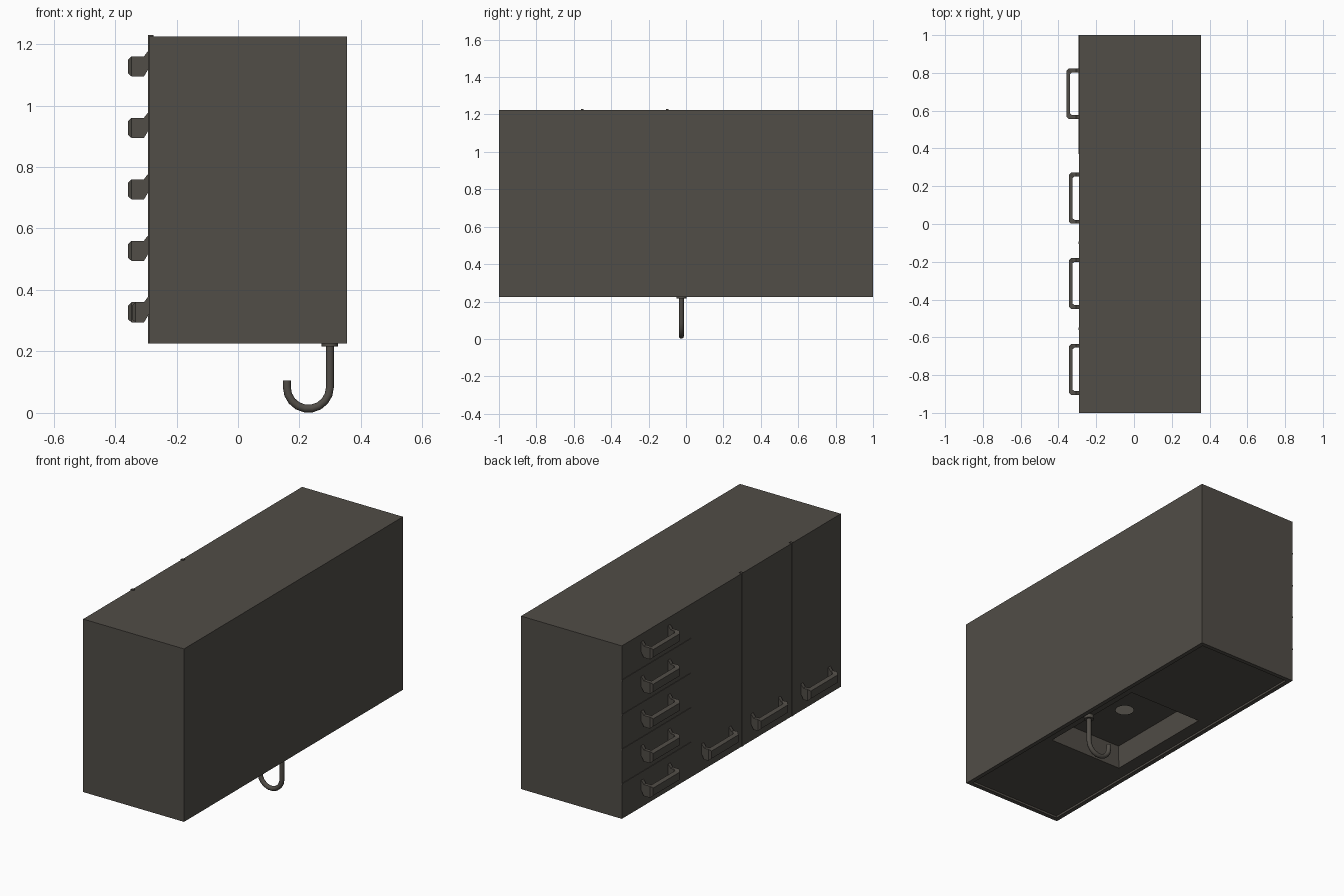
import bpy
import bmesh
import math
from mathutils import Vector

cube = bpy.data.objects.get("Cube")
if cube:
    bpy.data.objects.remove(cube, do_unlink=True)

WALL, BACK, LOW, TOP = -0.29, 0.355, 0.225, 1.225
PANEL = LOW + 0.012

COLOR = (0.082, 0.074, 0.063, 1)
paint = bpy.data.materials.new("dark_taupe")
paint.use_nodes = True
paint.diffuse_color = COLOR
paint.node_tree.nodes["Principled BSDF"].inputs["Base Color"].default_value = COLOR


def finish(name, bm):
    bmesh.ops.recalc_face_normals(bm, faces=bm.faces)
    mesh = bpy.data.meshes.new(name)
    bm.to_mesh(mesh)
    bm.free()
    mesh.materials.append(paint)
    ob = bpy.data.objects.new(name, mesh)
    bpy.context.collection.objects.link(ob)
    return ob


def loft(bm, rings, closed=True):
    """Skin successive rings of points; returns the rings of vertices."""
    loops = [[bm.verts.new(p) for p in ring] for ring in rings]
    for a, b in zip(loops, loops[1:]):
        n = len(a)
        for i in range(n):
            j = (i + 1) % n
            bm.faces.new((a[i], a[j], b[j], b[i]))
    return loops


def rect(x0, x1, y0, y1, z):
    return [(x0, y0, z), (x1, y0, z), (x1, y1, z), (x0, y1, z)]


def box(name, x0, x1, y0, y1, z0, z1):
    bm = bmesh.new()
    loops = loft(bm, [rect(x0, x1, y0, y1, z0), rect(x0, x1, y0, y1, z1)])
    for loop in loops:
        bm.faces.new(loop)
    return finish(name, bm)


# Cabinet shell, recessed underside panel and basin with an open drain
bm = bmesh.new()
m = 0.025
sink = (-0.19, 0.285, -0.355, 0.32)
t = 0.012
loops = loft(bm, [
    rect(WALL, BACK, -1, 1, TOP),
    rect(WALL, BACK, -1, 1, LOW),
    rect(WALL + m, BACK - m, -1 + m, 1 - m, LOW),
    rect(WALL + m, BACK - m, -1 + m, 1 - m, PANEL),
    rect(*sink, PANEL),
    rect(sink[0] + t, sink[1] - t, sink[2] + t, sink[3] - t, 0.365),
])
bm.faces.new(loops[0])
drain = [bm.verts.new((0.05 + 0.05 * math.cos(a), -0.02 + 0.05 * math.sin(a), 0.365))
         for a in (i * math.tau / 16 for i in range(16))]
edges = [bm.edges.new((drain[i - 1], drain[i])) for i in range(16)]
floor = loops[-1]
edges += [bm.edges.get((floor[i - 1], floor[i])) for i in range(4)]
bmesh.ops.triangle_fill(bm, edges=edges, use_beauty=True)
finish("cabinet_body", bm)

# Seams between doors and drawers
for i, y in enumerate((-0.1, -0.555)):
    box(f"door_seam_{i + 1}", WALL - 0.003, WALL + 0.015, y - 0.007, y + 0.007, LOW, TOP + 0.004)
for i in range(4):
    z = 0.425 + 0.2 * i
    box(f"drawer_seam_{i + 1}", WALL - 0.003, WALL + 0.01, 0.37, 1, z - 0.004, z + 0.004)


def handle(name, y, z, half, depth):
    """C-shaped pull whose feet slope up to the cabinet face."""
    # Each station: outer (y, reach, half height), inner (y, reach), z shift
    stations = [
        ((half, 0, 0.03), (half - 0.02, 0), 0.024),
        ((half, 0.016, 0.033), (half - 0.02, 0.016), 0),
        ((half, depth - 0.012, 0.033), (half - 0.02, depth - 0.03), 0),
        ((half - 0.012, depth, 0.022), (half - 0.028, depth - 0.02), 0),
    ]
    rings = []
    for side in (1, -1):
        for (oy, ox, h), (iy, ix), dz in (stations if side > 0 else stations[::-1]):
            hi = max(h, 0.03)
            rings.append([
                (WALL - ox, y + side * oy, z + dz - h),
                (WALL - ox, y + side * oy, z + dz + h),
                (WALL - ix, y + side * iy, z + dz + hi),
                (WALL - ix, y + side * iy, z + dz - hi),
            ])
    bm = bmesh.new()
    loops = loft(bm, rings)
    bm.faces.new(loops[0])
    bm.faces.new(loops[-1])
    return finish(name, bm)


for i in range(5):
    handle(f"drawer_handle_{i + 1}", 0.69, 0.327 + 0.2 * i, 0.133, 0.068)
for i, y in enumerate((0.137, -0.315, -0.77)):
    handle(f"door_handle_{i + 1}", y, 0.327, 0.135, 0.055)

# Hooked tap hanging from the panel, with its collar
TX, TY, R, BEND = 0.299, -0.025, 0.0135, 0.07


def tube(name, path, radius, sides):
    bm = bmesh.new()
    rings = []
    for i, p in enumerate(path):
        d = (path[min(i + 1, len(path) - 1)] - path[max(i - 1, 0)]).normalized()
        across = Vector((0, 1, 0))
        other = d.cross(across)
        rings.append([p + radius * (math.cos(a) * across + math.sin(a) * other)
                      for a in (k * math.tau / sides for k in range(sides))])
    loops = loft(bm, rings)
    bm.faces.new(loops[0])
    bm.faces.new(loops[-1])
    for f in bm.faces:
        f.smooth = len(f.verts) == 4
    return finish(name, bm)


path = [Vector((TX, TY, PANEL))]
for i in range(10):
    a = -math.pi * i / 9
    path.append(Vector((TX - BEND + BEND * math.cos(a), TY, R + BEND + BEND * math.sin(a))))
path.append(Vector((TX - 2 * BEND, TY, 0.106)))
tube("tap_spout", path, R, 10)
tube("tap_collar", [Vector((TX, TY, PANEL)), Vector((TX, TY, 0.216))], 0.027, 12)
